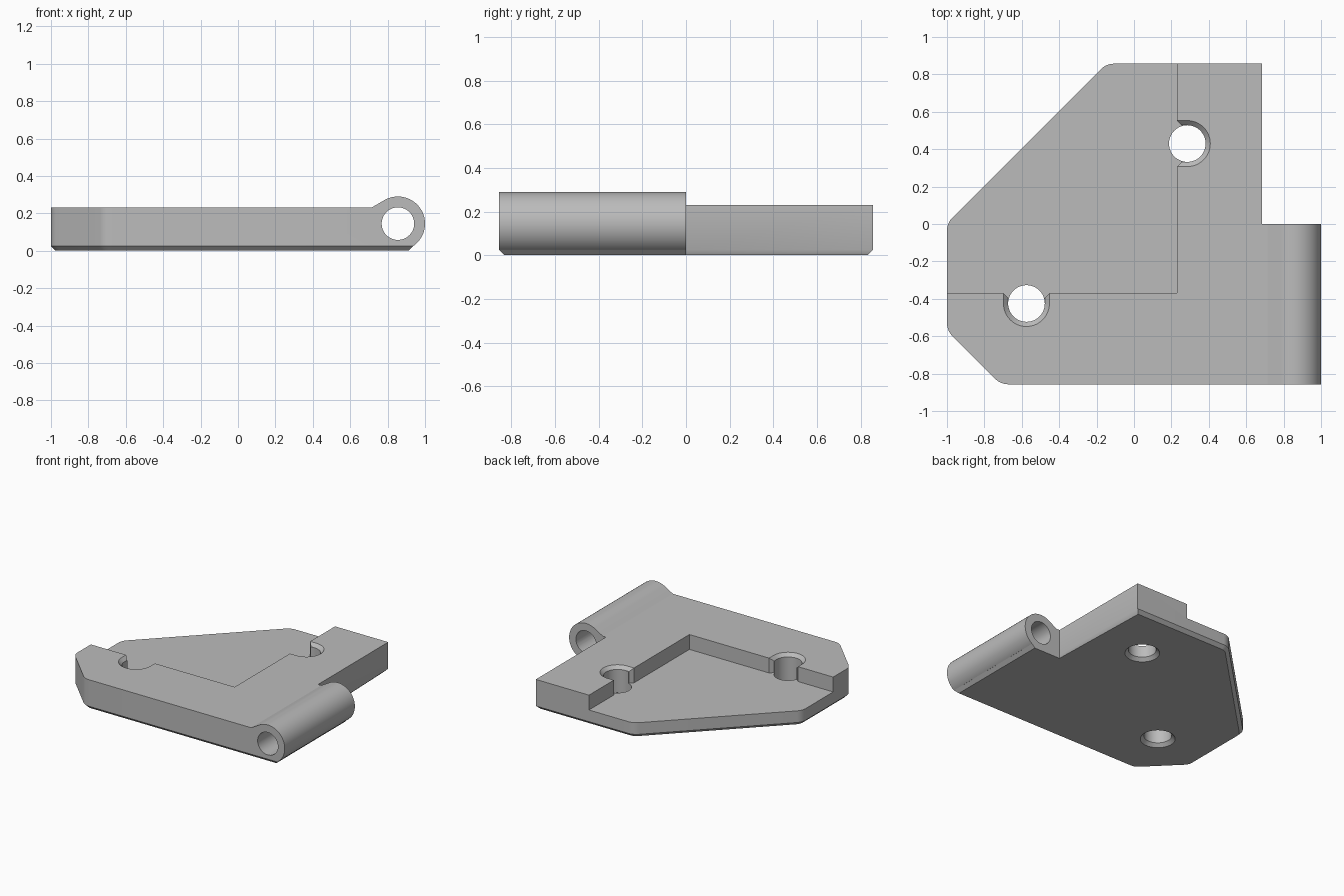
import bpy, bmesh
from math import radians, sin, cos, tan, pi
from mathutils import Vector

cube = bpy.data.objects.get("Cube")
if cube:
    bpy.data.objects.remove(cube, do_unlink=True)

HALF_Y, TOP, FLOOR, CHAMFER = 0.857, 0.23, 0.115, 0.025
BARREL_X, BARREL_R, PIN_R = 0.855, 0.145, 0.087
HOLE_R = 0.098
SINK_R = HOLE_R + CHAMFER
WALL_X, WALL_Y = 0.23, -0.37

grey = bpy.data.materials.new("plain grey")
grey.use_nodes = True
grey.diffuse_color = (0.5, 0.5, 0.5, 1)
grey.node_tree.nodes["Principled BSDF"].inputs["Base Color"].default_value = (0.5, 0.5, 0.5, 1)


def make_object(name, bm):
    bmesh.ops.recalc_face_normals(bm, faces=bm.faces)
    mesh = bpy.data.meshes.new(name)
    bm.to_mesh(mesh)
    bm.free()
    mesh.materials.append(grey)
    obj = bpy.data.objects.new(name, mesh)
    bpy.context.collection.objects.link(obj)
    return obj


def prism(points, step):
    """Extrude a closed outline of 3D points along step."""
    bm = bmesh.new()
    face = bm.faces.new([bm.verts.new(p) for p in points])
    new = bmesh.ops.extrude_face_region(bm, geom=[face])["geom"]
    verts = [v for v in new if isinstance(v, bmesh.types.BMVert)]
    bmesh.ops.translate(bm, verts=verts, vec=step)
    return bm


def arc(cx, cy, r, start, end, steps):
    angles = [start + (end - start) * i / steps for i in range(steps + 1)]
    return [(cx + r * cos(a), cy + r * sin(a)) for a in angles]


def fillet(before, corner, after, r=0.1, steps=8):
    """Points of a rounded corner."""
    c = Vector(corner)
    u, v = (Vector(before) - c).normalized(), (Vector(after) - c).normalized()
    half = u.angle(v) / 2
    centre = c + (u + v).normalized() * (r / sin(half))
    a = c + u * (r / tan(half)) - centre
    b = c + v * (r / tan(half)) - centre
    whole = a.angle(b)
    return [tuple(centre + (a * sin(whole * (1 - t)) + b * sin(whole * t)) / sin(whole))
            for t in (i / steps for i in range(steps + 1))]


def combine(target, other, operation):
    mod = target.modifiers.new("combine", 'BOOLEAN')
    mod.operation, mod.solver, mod.object = operation, 'EXACT', other
    other.hide_render = True
    bpy.ops.object.select_all(action='DESELECT')
    bpy.context.view_layer.objects.active = target
    target.select_set(True)
    bpy.ops.object.modifier_apply(modifier=mod.name)
    bpy.data.objects.remove(other, do_unlink=True)


# Plate outline, with the four angled corners rounded
edge_x = 0.936
corners = [(edge_x, -HALF_Y), (edge_x, 0), (0.685, 0), (0.685, HALF_Y),
           (-0.148, HALF_Y), (-1, 0.005), (-1, -0.57), (-0.713, -HALF_Y)]
outline = []
for i, p in enumerate(corners):
    if i < 4:
        outline.append(p)
    else:
        outline += fillet(corners[i - 1], p, corners[(i + 1) % len(corners)])
bm = prism([(x, y, 0) for x, y in outline], (0, 0, TOP))

# Bottom chamfer, leaving the edge beside the barrel end square
rim = [e for e in bm.edges if all(v.co.z < 0.001 for v in e.verts)
       and not all(abs(v.co.y) < 0.001 for v in e.verts)]
bmesh.ops.bevel(bm, geom=rim, offset=CHAMFER, segments=1, affect='EDGES',
                clamp_overlap=False)
plate = make_object("hinge_plate", bm)

# Recessed area in the back left of the top
bm = prism([(-2, WALL_Y, FLOOR), (WALL_X, WALL_Y, FLOOR), (WALL_X, 2, FLOOR), (-2, 2, FLOOR)],
           (0, 0, 1))
combine(plate, make_object("recess_cutter", bm), 'DIFFERENCE')

# Barrel with a tangent slope down to the plate
low = radians(-55.85)
profile = arc(BARREL_X, BARREL_R, BARREL_R, radians(120), low, 40)
profile += [(0.8, CHAMFER + 0.01), (0.69, 0.1), (0.69, 0.217)]
barrel = make_object("barrel", prism([(x, -HALF_Y, z) for x, z in profile], (0, HALF_Y, 0)))
combine(plate, barrel, 'UNION')
pin = arc(BARREL_X, BARREL_R, PIN_R, 0, 2 * pi, 48)[:-1]
combine(plate, make_object("pin_cutter", prism([(x, -2, z) for x, z in pin], (0, 4, 0))),
        'DIFFERENCE')


def hull(points):
    bm = bmesh.new()
    for p in points:
        bm.verts.new(p)
    result = bmesh.ops.convex_hull(bm, input=bm.verts)
    loose = {v for v in result["geom_interior"] if isinstance(v, bmesh.types.BMVert)}
    bmesh.ops.delete(bm, geom=list(loose), context='VERTS')
    return bm


def screw_hole(cx, cy, toward, gap):
    """Through hole, chamfered both ends, opening to the recess along toward."""
    d = Vector(toward)
    side = Vector((-d.y, d.x))
    centre = Vector((cx, cy))
    circle = arc(cx, cy, HOLE_R, 0, 2 * pi, 48)[:-1]
    shapes = [prism([(x, y, -1) for x, y in circle], (0, 0, 2))]
    # Bottom countersink
    over = 0.01
    shapes.append(hull([(x, y, z) for r, z in ((SINK_R + over, -over), (HOLE_R, CHAMFER))
                        for x, y in arc(cx, cy, r, 0, 2 * pi, 48)[:-1]]))
    # Top chamfer, stretched straight out to the recess wall
    shapes.append(hull([(x + d.x * s, y + d.y * s, z)
                        for r, z in ((SINK_R + over, TOP + over), (HOLE_R, TOP - CHAMFER))
                        for s in (0, gap) for x, y in arc(cx, cy, r, 0, 2 * pi, 48)[:-1]]))
    # Angled corners where the recess wall meets the hole
    mouth = [centre + d * (gap + a) + side * w * s
             for s, pairs in ((1, ((over, SINK_R + over), (-CHAMFER, HOLE_R))),
                              (-1, ((-CHAMFER, HOLE_R), (over, SINK_R + over))))
             for a, w in pairs]
    shapes.append(prism([(p.x, p.y, FLOOR) for p in mouth], (0, 0, 1)))
    for shape in shapes:
        combine(plate, make_object("hole_cutter", shape), 'DIFFERENCE')


screw_hole(0.285, 0.43, (-1, 0), 0.285 - WALL_X)
screw_hole(-0.575, -0.425, (0, 1), WALL_Y + 0.425)

# Smooth curves, sharp edges
bpy.ops.object.select_all(action='DESELECT')
plate.select_set(True)
bpy.context.view_layer.objects.active = plate
bpy.ops.object.shade_smooth_by_angle(angle=radians(30))
